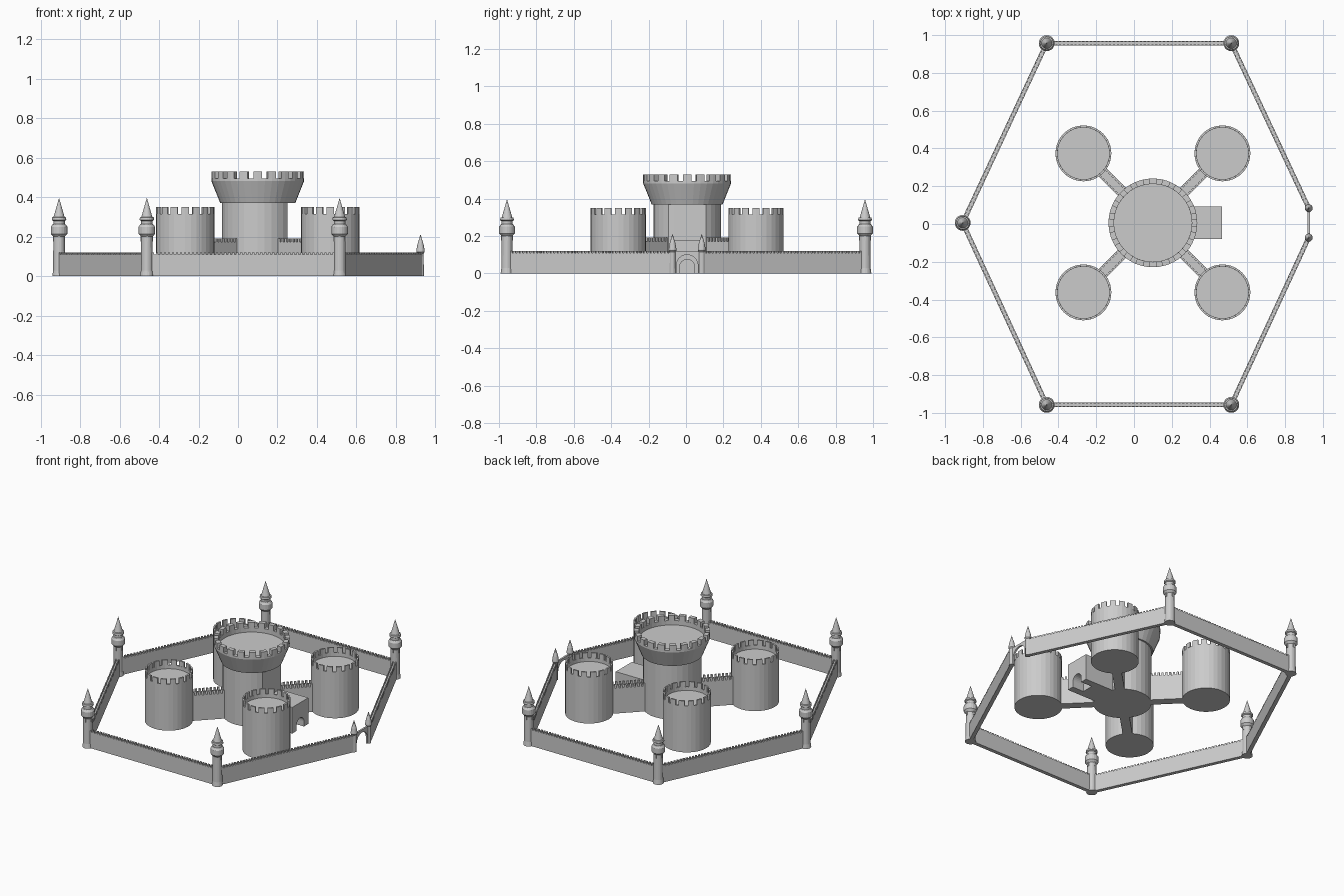
import bpy, bmesh
from math import sin, cos, pi, atan2
from mathutils import Matrix, Vector

if "Cube" in bpy.data.objects:
    bpy.data.objects.remove(bpy.data.objects["Cube"])

CX, CY = 0.10, 0.006   # keep centre


def finish(name, bm):
    bmesh.ops.recalc_face_normals(bm, faces=bm.faces)
    me = bpy.data.meshes.new(name)
    bm.to_mesh(me)
    bm.free()
    ob = bpy.data.objects.new(name, me)
    bpy.context.collection.objects.link(ob)
    return ob


def lathe(bm, profile, x, y, n):
    vs = [bm.verts.new((x + r, y, z)) for r, z in profile]
    es = [bm.edges.new(p) for p in zip(vs, vs[1:])]
    bmesh.ops.spin(bm, geom=vs + es, cent=(x, y, 0), axis=(0, 0, 1),
                   angle=2 * pi, steps=n, use_merge=False)
    bmesh.ops.remove_doubles(bm, verts=bm.verts, dist=1e-5)


def merlon_ring(bm, x, y, ri, ro, z0, z1, count, fill):
    for i in range(count):
        mid = 2 * pi * i / count
        half = pi / count * fill
        pts = [(ri, -half), (ro, -half), (ro, 0), (ro, half), (ri, half), (ri, 0)]
        lo, hi = [[bm.verts.new((x + r * cos(mid + a), y + r * sin(mid + a), z))
                   for r, a in pts] for z in (z0, z1)]
        bm.faces.new(lo)
        bm.faces.new(hi)
        for k in range(6):
            j = (k + 1) % 6
            bm.faces.new((lo[k], lo[j], hi[j], hi[k]))


def box(bm, mat, centre, size):
    bmesh.ops.create_cube(bm, size=1, matrix=mat @ Matrix.Translation(centre)
                          @ Matrix.Diagonal((*size, 1)))


def battlement_wall(name, p, q, width, h, top, lip, count):
    """Straight wall with a row of merlons along each edge."""
    p, q = Vector(p), Vector(q)
    d = q - p
    m = (p + q) / 2
    mat = Matrix.Translation((m.x, m.y, 0)) @ Matrix.Rotation(atan2(d.y, d.x), 4, 'Z')
    bm = bmesh.new()
    box(bm, mat, (0, 0, h / 2), (d.length, width, h))
    step = d.length / count
    for i in range(count):
        for s in (-1, 1):
            box(bm, mat, ((i + 0.5) * step - d.length / 2, s * (width - lip) / 2, (h + top) / 2),
                (step * 0.55, lip, top - h))
    return finish(name, bm)


def arch_block(name, x0, x1, half, h, ow, oh):
    """Wall section with a round-headed opening, running along x."""
    spring = oh - ow
    pts = [(-half, 0), (-half, h), (half, h), (half, 0), (ow, 0)]
    pts += [(ow * cos(pi * k / 12), spring + ow * sin(pi * k / 12)) for k in range(13)]
    pts += [(-ow, 0)]
    bm = bmesh.new()
    f = bm.faces.new([bm.verts.new((x0, CY + y, z)) for y, z in pts])
    r = bmesh.ops.extrude_face_region(bm, geom=[f], use_keep_orig=True)
    bmesh.ops.translate(bm, vec=(x1 - x0, 0, 0),
                        verts=[v for v in r['geom'] if isinstance(v, bmesh.types.BMVert)])
    return finish(name, bm)


# Keep: shaft with a flat face towards the gatehouse
bm = bmesh.new()
lathe(bm, [(0, 0), (0.18, 0), (0.18, 0.375), (0, 0.375)], CX, CY, 32)
for v in bm.verts:
    v.co.x = min(v.co.x, CX + 0.15)
finish("keep_shaft", bm)

# Keep: flared crown with battlements
bm = bmesh.new()
lathe(bm, [(0, 0.37), (0.19, 0.37), (0.235, 0.482), (0.235, 0.495), (0.206, 0.495),
           (0.206, 0.465), (0, 0.465)], CX, CY, 40)
merlon_ring(bm, CX, CY, 0.206, 0.235, 0.495, 0.53, 20, 0.6)
finish("keep_crown", bm)

# Four round towers and the walls joining them to the keep
for sx in (-1, 1):
    for sy in (-1, 1):
        x, y = CX + sx * 0.368, CY + sy * 0.368
        tag = ("right" if sx > 0 else "left") + ("_back" if sy > 0 else "_front")
        bm = bmesh.new()
        lathe(bm, [(0, 0), (0.148, 0), (0.148, 0.315), (0.137, 0.315),
                   (0.137, 0.29), (0, 0.29)], x, y, 32)
        merlon_ring(bm, x, y, 0.137, 0.148, 0.315, 0.35, 16, 0.65)
        finish("round_tower_" + tag, bm)
        battlement_wall("link_wall_" + tag, (CX + sx * 0.12, CY + sy * 0.12),
                        (CX + sx * 0.27, CY + sy * 0.27), 0.06, 0.172, 0.192, 0.012, 9)

# Gatehouse: arched porch in front of a solid block
arch_block("gatehouse_porch", 0.38, 0.465, 0.0865, 0.178, 0.04, 0.075)
bm = bmesh.new()
box(bm, Matrix(), (0.31, CY, 0.089), (0.14, 0.173, 0.178))
finish("gatehouse_block", bm)

# Outer wall
corners = [(0.925, CY + 0.078), (0.515, 0.957), (-0.462, 0.957), (-0.907, CY),
           (-0.462, -0.957), (0.515, -0.957), (0.925, CY - 0.078)]
for i, (p, q) in enumerate(zip(corners, corners[1:])):
    battlement_wall(f"outer_wall_{i}", p, q, 0.025, 0.11, 0.119, 0.007, 48)

# Corner turrets with pointed roofs and slit windows
turret = [(0, 0), (0.034, 0), (0.030, 0.03), (0.029, 0.2), (0.042, 0.215), (0.042, 0.25),
          (0.034, 0.262), (0.029, 0.264), (0.029, 0.28), (0.037, 0.285), (0.035, 0.298),
          (0.028, 0.3), (0, 0.397)]
for i, (x, y) in enumerate(corners[1:-1]):
    bm = bmesh.new()
    lathe(bm, turret, x, y, 20)
    for k in range(4):
        box(bm, Matrix.Translation((x, y, 0)) @ Matrix.Rotation(k * pi / 2, 4, 'Z'),
            (0.029, 0, 0.19), (0.004, 0.011, 0.026))
    finish(f"corner_turret_{i}", bm)

# Outer gate: two slim posts with an arch between
post = [(0, 0), (0.017, 0), (0.016, 0.115), (0.021, 0.122), (0.021, 0.13), (0.016, 0.16),
        (0, 0.213)]
for i, (x, y) in enumerate((corners[0], corners[-1])):
    bm = bmesh.new()
    lathe(bm, post, x, y, 16)
    finish(f"gate_post_{i}", bm)
arch_block("outer_gate_arch", 0.919, 0.931, 0.078, 0.117, 0.058, 0.1)
